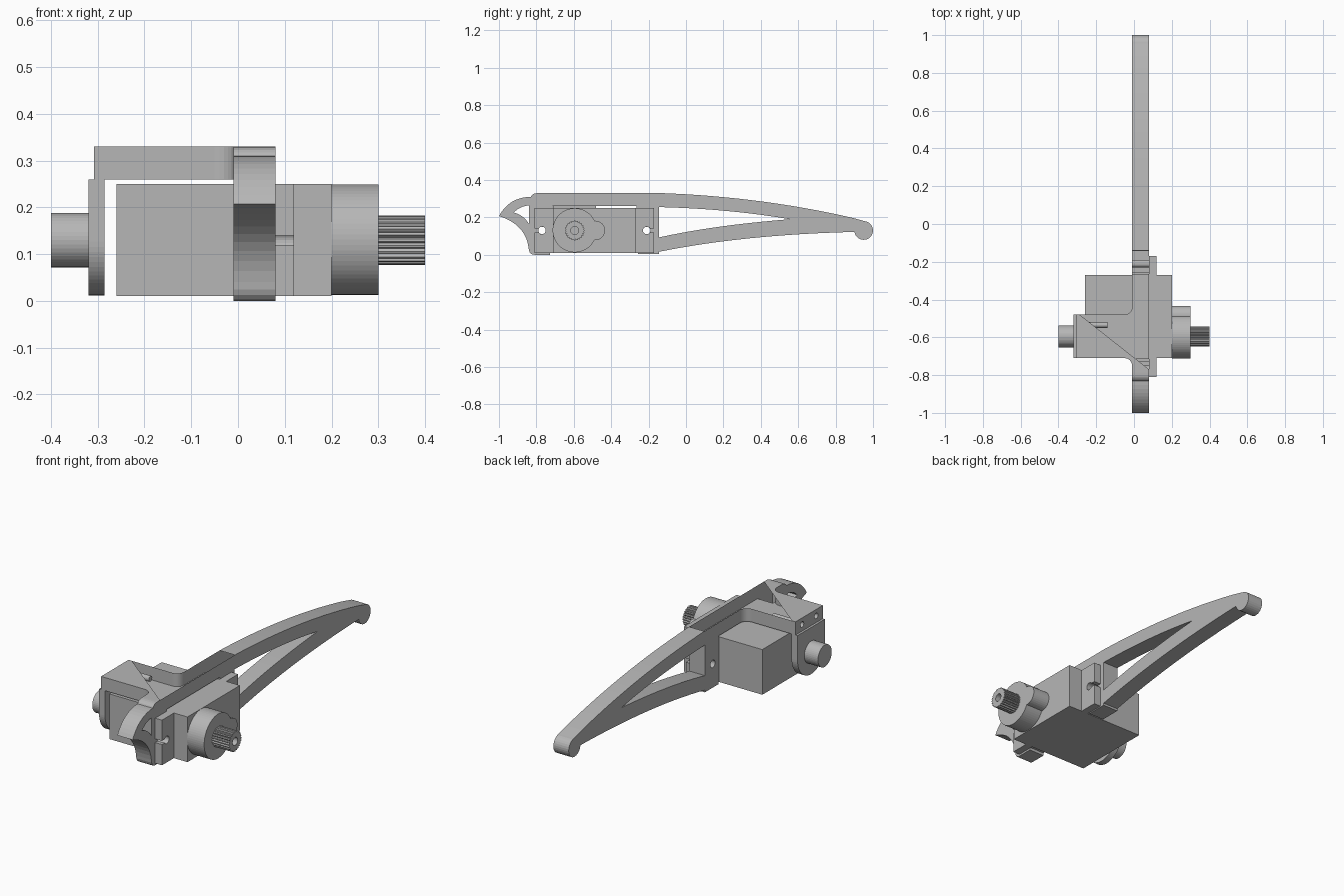
import bpy, bmesh
from math import sin, cos, pi, radians

if "Cube" in bpy.data.objects:
    bpy.data.objects.remove(bpy.data.objects["Cube"])

# Dark grey plastic
grey = bpy.data.materials.new("grey_plastic")
grey.diffuse_color = (.47, .47, .47, 1)
grey.use_nodes = True
grey.node_tree.nodes["Principled BSDF"].inputs["Base Color"].default_value = grey.diffuse_color


def arc(a, m, b, n=10):
    """Smooth curve from a to b passing through m (end point left out)."""
    c = [2 * m[i] - (a[i] + b[i]) / 2 for i in (0, 1)]
    return [tuple((1 - t) ** 2 * a[i] + 2 * t * (1 - t) * c[i] + t * t * b[i] for i in (0, 1))
            for t in (k / n for k in range(n))]


def ring(cx, cy, r, a0=0, a1=360, n=32, closed=False):
    steps = n + 1 if closed else n
    return [(cx + r * cos(radians(a0 + (a1 - a0) * k / n)),
             cy + r * sin(radians(a0 + (a1 - a0) * k / n))) for k in range(steps)]


def extrude(name, loops, lo, hi, axis='x'):
    """Fill outline plus hole loops and extrude along x (y,z points) or z (x,y points)."""
    bm = bmesh.new()
    edges = []
    for loop in loops:
        vs = [bm.verts.new((lo, p[0], p[1]) if axis == 'x' else (p[0], p[1], lo)) for p in loop]
        edges += [bm.edges.new((vs[i - 1], vs[i])) for i in range(len(vs))]
    bmesh.ops.triangle_fill(bm, edges=edges, use_beauty=True, use_dissolve=False)
    ext = bmesh.ops.extrude_face_region(bm, geom=bm.faces[:])
    d = hi - lo
    bmesh.ops.translate(bm, verts=[g for g in ext['geom'] if isinstance(g, bmesh.types.BMVert)],
                        vec=(d, 0, 0) if axis == 'x' else (0, 0, d))
    bmesh.ops.recalc_face_normals(bm, faces=bm.faces[:])
    me = bpy.data.meshes.new(name)
    bm.to_mesh(me)
    bm.free()
    me.materials.append(grey)
    ob = bpy.data.objects.new(name, me)
    bpy.context.collection.objects.link(ob)
    return ob


def boolean(ob, other, op):
    mod = ob.modifiers.new(op, 'BOOLEAN')
    mod.operation, mod.object, mod.solver = op, other, 'EXACT'
    bpy.context.view_layer.update()
    me = bpy.data.meshes.new_from_object(ob.evaluated_get(bpy.context.evaluated_depsgraph_get()))
    ob.modifiers.clear()
    ob.data = me
    bpy.data.objects.remove(other)


def rect(y0, y1, z0, z1):
    return [(y0, z0), (y1, z0), (y1, z1), (y0, z1)]


AY, AZ = -0.595, 0.13          # shared rotation axis
HOLES = (-0.77, -0.21)         # mounting hole positions

# Leg frame: hook, motor opening, two posts, curved truss and round foot
outline = (
    arc((-1, .207), (-.93, .283), (-.83, .31))
    + arc((-.83, .31), (-.815, .325), (-.785, .33), 5) + [(-.785, .33)]
    + arc((-.14, .33), (.42, .283), (.955, .182), 16)
    + ring(.95, .13, .05, 84, -170, 20, True)
    + arc((.895, .122), (.34, .088), (-.144, .016), 16)
    + [(-.144, .016), (-.144, .004), (-.257, .004), (-.257, .015), (-.265, .015), (-.265, .26),
       (-.715, .26), (-.715, .015), (-.727, .015), (-.727, 0)]
    + arc((-.805, 0), (-.832, .008), (-.842, .04), 5)
    + arc((-.842, .04), (-.89, .143), (-1, .207)))
truss_gap = (arc((-.144, .255), (.22, .234), (.555, .19))
             + arc((.555, .19), (.18, .15), (-.144, .093)) + [(-.144, .093)])
hook_gap = (arc((-.92, .226), (-.885, .252), (-.84, .264), 6)
            + [(-.84, .264)] + arc((-.84, .165), (-.873, .203), (-.92, .226), 6))
frame = extrude("leg_frame", [outline, truss_gap, hook_gap]
                + [ring(y, AZ, .02, n=20) for y in HOLES], -.01, .08)

# Bracket arm with fillets, joined to the frame
front_fillet = ring(-.05, -.75, .04, 90, 0, 6, True)
back_fillet = ring(-.05, -.44, .04, 0, -90, 6, True)
arm = extrude("bracket_arm", [[(-.308, -.48), (-.308, -.71)] + front_fillet
              + [(.03, -.75), (.03, -.44)] + back_fillet], .26, .33, 'z')
boolean(frame, arm, 'UNION')
for y in (-.535, -.655):       # blind screw holes in the arm end
    boolean(frame, extrude("drill", [ring(y, .295, .015, n=16)], -.35, -.14), 'DIFFERENCE')

# The top skin is partly open: only the front corner is covered
bm = bmesh.new()
bm.from_mesh(frame.data)
bmesh.ops.delete(bm, geom=[f for f in bm.faces if all(v.co.z > .3299 for v in f.verts)],
                 context='FACES_ONLY')
skin = ([(-.308, -.48), (-.308, -.71)] + front_fillet
        + [(-.01, -.785), (.08, -.785), (.08, -.77), (-.288, -.48)])
bm.faces.new([bm.verts.new((x, y, .33)) for x, y in skin])
bmesh.ops.remove_doubles(bm, verts=bm.verts[:], dist=1e-5)
bm.to_mesh(frame.data)
bm.free()

# Rounded side plate and pivot pin
extrude("side_plate", [[(-.71, .26)] + ring(AY, AZ - .003, .115, 180, 360, 32, True) + [(-.48, .26)]],
        -.32, -.285)
extrude("pivot_pin", [ring(AY, AZ, .058, n=40)], -.4, -.32)

# Motor body
extrude("motor_body", [rect(-.71, -.27, .01, .25)], -.26, .2)

# Mounting flange with keyhole slots at both ends
left_key = ring(HOLES[0], AZ, .02, 150, -150, 18, True)
right_key = ring(HOLES[1], AZ, .02, -30, -330, 18, True)
extrude("mounting_flange", [[(-.81, .25), (-.81, .14)] + left_key + [(-.81, .12), (-.81, .01),
        (-.17, .01), (-.17, .12)] + right_key + [(-.17, .14), (-.17, .25)]], .08, .12)

# Gear housing: large and small round bosses
extrude("gear_housing", [ring(AY, AZ + .001, .118, n=64)], .2, .3)
extrude("small_gear_housing", [ring(-.485, AZ, .052, n=32)], .2, .3)

# Splined output shaft with a screw hole
teeth = 24
spline = [(AY + r * cos(a), AZ + r * sin(a)) for k in range(teeth)
          for r, a in ((.053, 2 * pi * k / teeth - .05), (.053, 2 * pi * k / teeth + .05),
                       (.046, 2 * pi * (k + .5) / teeth))]
extrude("output_shaft", [spline, ring(AY, AZ, .021, n=24)], .3, .4)
